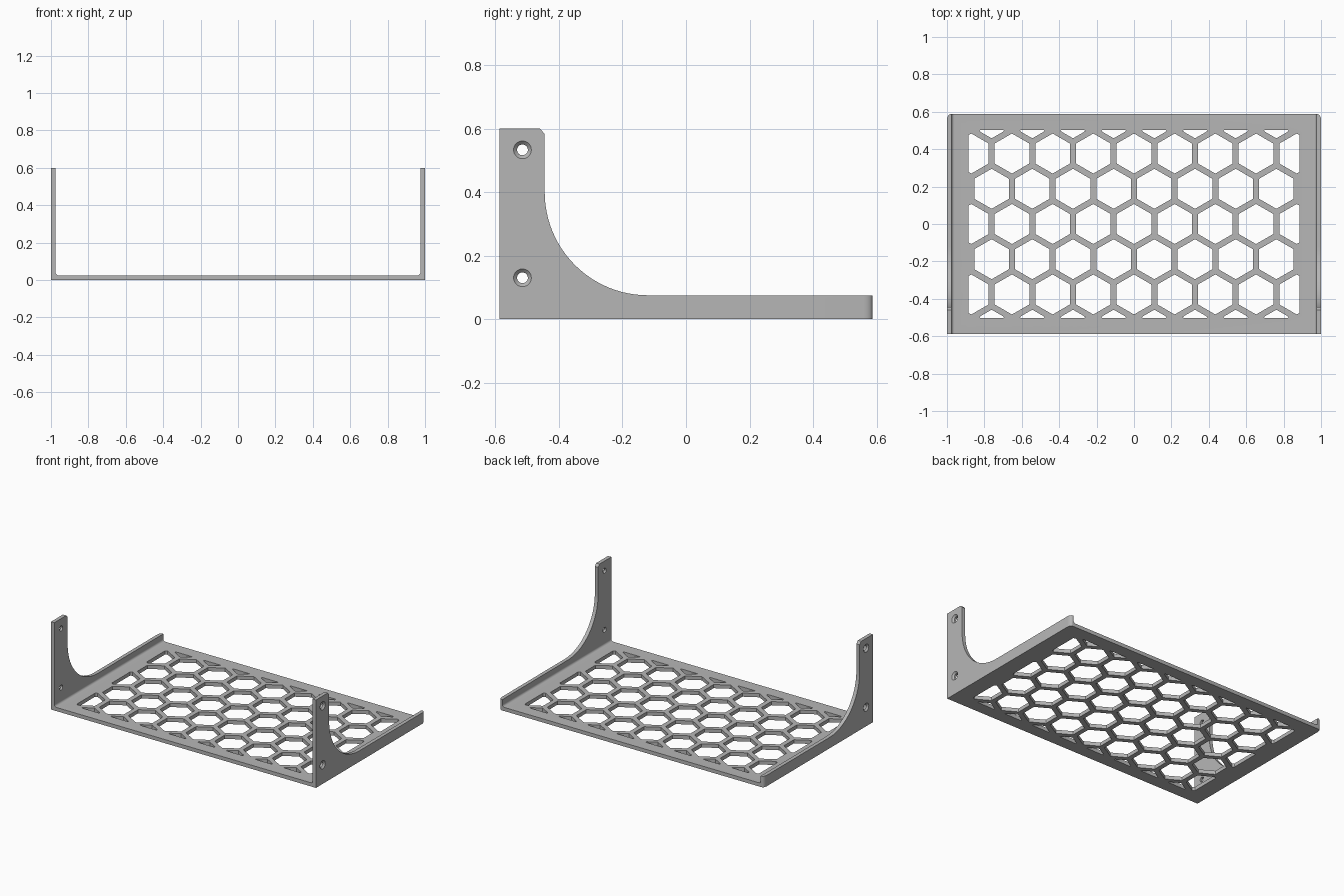
import bpy, bmesh, math
from mathutils import Matrix, Vector

if "Cube" in bpy.data.objects:
    bpy.data.objects.remove(bpy.data.objects["Cube"], do_unlink=True)

HALF_Y, THICK, RIM, HEIGHT = 0.587, 0.025, 0.075, 0.6
PITCH, HEX_R, FILLET = 0.2175, 0.107, 0.006
WIN_X, WIN_Y = 0.885, 0.503

grey = bpy.data.materials.new("plain_grey")
grey.use_nodes = True
grey.diffuse_color = (0.47, 0.47, 0.47, 1)
grey.node_tree.nodes["Principled BSDF"].inputs["Base Color"].default_value = (0.47, 0.47, 0.47, 1)


def arc(cx, cy, rx, ry, start, end, steps):
    angles = [math.radians(start + (end - start) * i / steps) for i in range(steps + 1)]
    return [(cx + rx * math.cos(a), cy + ry * math.sin(a)) for a in angles]


def add_prism(bm, outline, axis, low, high):
    """Extrude a flat outline along an axis."""
    def place(u, v, w):
        return {"x": (w, u, v), "y": (u, w, v), "z": (u, v, w)}[axis]
    bottom = [bm.verts.new(place(u, v, low)) for u, v in outline]
    top = [bm.verts.new(place(u, v, high)) for u, v in outline]
    bm.faces.new(bottom)
    bm.faces.new(top)
    for i in range(len(outline)):
        j = (i + 1) % len(outline)
        bm.faces.new((bottom[i], bottom[j], top[j], top[i]))


def finish(bm, name):
    bmesh.ops.recalc_face_normals(bm, faces=bm.faces)
    mesh = bpy.data.meshes.new(name)
    bm.to_mesh(mesh)
    bm.free()
    mesh.materials.append(grey)
    obj = bpy.data.objects.new(name, mesh)
    bpy.context.collection.objects.link(obj)
    return obj


def carve(target, cutter, operation):
    cutter.hide_render = True
    mod = target.modifiers.new(cutter.name, "BOOLEAN")
    mod.object, mod.operation, mod.solver = cutter, operation, "EXACT"
    bpy.context.view_layer.objects.active = target
    bpy.ops.object.modifier_apply(modifier=mod.name)
    bpy.data.objects.remove(cutter, do_unlink=True)


def clip(poly, axis, sign, limit):
    """Keep the part of a polygon where sign * coordinate <= limit."""
    out = []
    for a, b in zip(poly, poly[1:] + poly[:1]):
        da, db = sign * a[axis] - limit, sign * b[axis] - limit
        if da <= 0:
            out.append(a)
        if da * db < 0:
            out.append(a.lerp(b, da / (da - db)))
    return out


def round_corners(poly, radius):
    out = []
    for i, p in enumerate(poly):
        a, b = poly[i - 1] - p, poly[(i + 1) % len(poly)] - p
        cut = min(radius / math.tan(a.angle(b) / 2), 0.45 * a.length, 0.45 * b.length)
        start, end = p + a.normalized() * cut, p + b.normalized() * cut
        out += [start, (start + end + 2 * p) / 4, end]
    return out


# Tray and both walls as one U section with small inner fillets
half = [(1, 0), (1, 0.7), (1 - THICK, 0.7)]
half += arc(1 - THICK - 0.015, THICK + 0.015, 0.015, 0.015, 0, -90, 6)
bm = bmesh.new()
add_prism(bm, half + [(-x, z) for x, z in reversed(half)], "y", -HALF_Y, HALF_Y)
tray = finish(bm, "bracket_tray")

# Side silhouette: tall front posts sweeping down to a low rim
side = [(-0.8, -0.1), (-0.8, HEIGHT), (-0.46, HEIGHT), (-0.445, HEIGHT - 0.017)]
side += arc(-0.12, RIM + 0.325, 0.325, 0.325, 180, 270, 24)
side += [(0.8, RIM), (0.8, -0.1)]
bm = bmesh.new()
add_prism(bm, side, "x", -1.2, 1.2)
carve(tray, finish(bm, "side_silhouette"), "INTERSECT")

# Eased rear corners
bm = bmesh.new()
for s in (-1, 1):
    curve = arc(0.982, HALF_Y - 0.03, 0.018, 0.03, 0, 90, 6)
    corner = curve + [(0.982, 0.7), (1.1, 0.7), (1.1, HALF_Y - 0.03)]
    add_prism(bm, [(s * x, y) for x, y in corner], "z", -0.2, 0.3)
carve(tray, finish(bm, "corner_cutter"), "DIFFERENCE")

# Honeycomb openings, trimmed to a rectangular window
bm = bmesh.new()
for row in range(-3, 4):
    for col in range(-5, 5):
        x = (col + (0.5 if row % 2 else 0)) * PITCH
        if abs(x) > 0.9:
            continue
        y = row * PITCH * math.sqrt(3) / 2
        poly = [Vector(p) for p in arc(x, y, HEX_R, HEX_R, 30, 330, 5)]
        for axis, limit in ((0, WIN_X), (1, WIN_Y)):
            for sign in (-1, 1):
                poly = clip(poly, axis, sign, limit)
        if len(poly) > 2:
            add_prism(bm, round_corners(poly, FILLET), "z", -0.1, 0.2)
carve(tray, finish(bm, "honeycomb_cutter"), "DIFFERENCE")

# Screw holes with outer countersinks
for name, r1, r2, depth in (("hole_cutter", 0.017, 0.017, 0.2),
                            ("countersink_cutter", 0.012, 0.044, 0.032)):
    bm = bmesh.new()
    for s in (-1, 1):
        for z in (0.13, 0.533):
            spot = Matrix.Translation((s, -0.515, z)) @ Matrix.Rotation(s * math.pi / 2, 4, "Y")
            bmesh.ops.create_cone(bm, cap_ends=True, segments=32, radius1=r1,
                                  radius2=r2, depth=depth, matrix=spot)
    carve(tray, finish(bm, name), "DIFFERENCE")

# Smooth curves, crisp edges
bpy.ops.object.select_all(action="DESELECT")
tray.select_set(True)
bpy.context.view_layer.objects.active = tray
bpy.ops.object.shade_smooth_by_angle(angle=math.radians(25))
